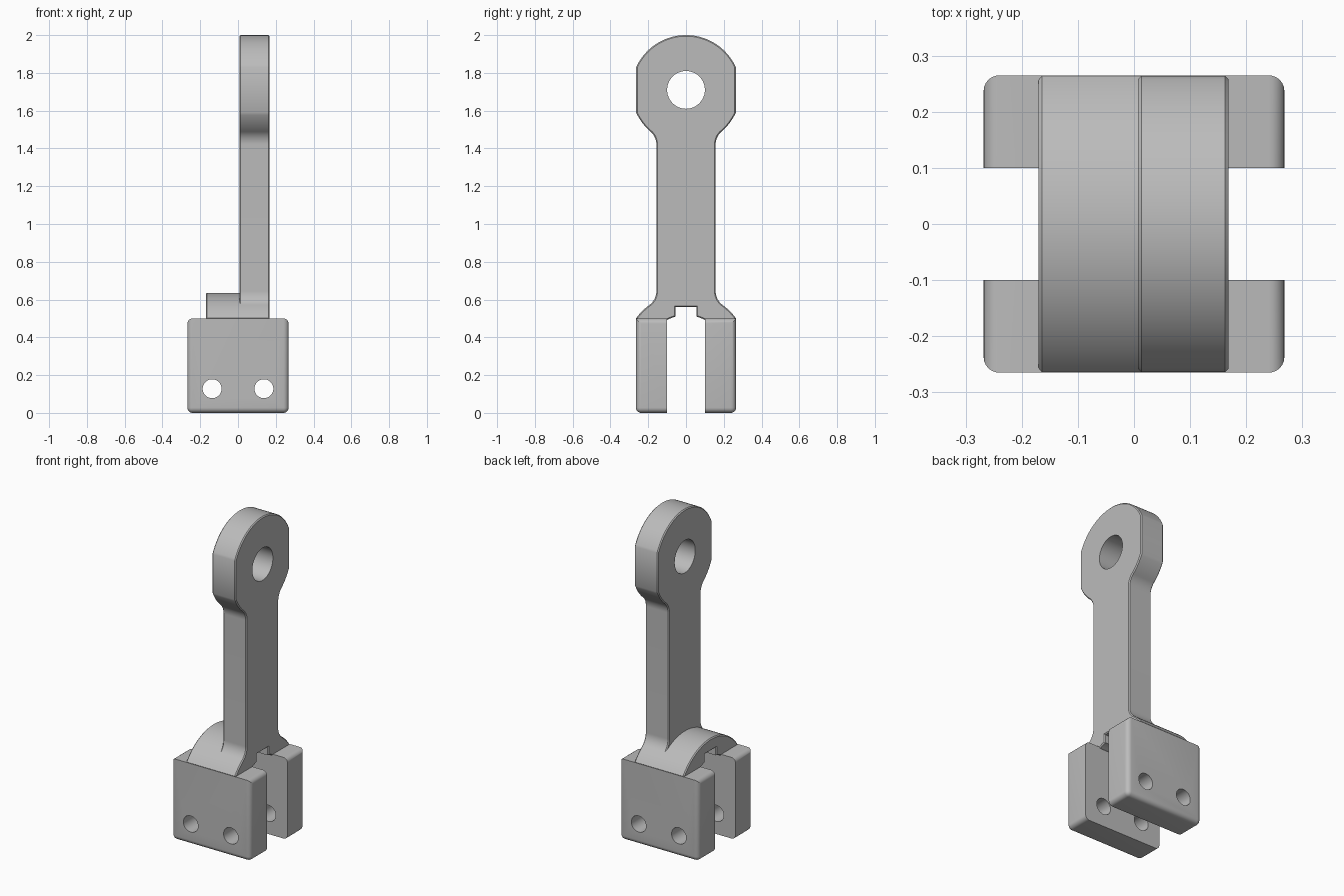
import bpy, bmesh
from math import sin, cos, acos, atan2, sqrt, pi
from mathutils import Matrix

cube = bpy.data.objects.get("Cube")
if cube:
    bpy.data.objects.remove(cube, do_unlink=True)

grey = bpy.data.materials.new("plain grey")
grey.use_nodes = True
colour = (0.5, 0.5, 0.5, 1)
grey.diffuse_color = colour
grey.node_tree.nodes["Principled BSDF"].inputs["Base Color"].default_value = colour


def finish(bm, name):
    bmesh.ops.recalc_face_normals(bm, faces=bm.faces[:])
    mesh = bpy.data.meshes.new(name)
    bm.to_mesh(mesh)
    bm.free()
    mesh.materials.append(grey)
    ob = bpy.data.objects.new(name, mesh)
    bpy.context.collection.objects.link(ob)
    return ob


def activate(ob):
    bpy.ops.object.select_all(action='DESELECT')
    ob.select_set(True)
    bpy.context.view_layer.objects.active = ob


def drill(ob, location, radius, axis):
    """Cut a round through hole along x or y."""
    bm = bmesh.new()
    turn = Matrix.Rotation(pi / 2, 4, 'Y' if axis == 'X' else 'X')
    bmesh.ops.create_cone(bm, cap_ends=True, segments=48, radius1=radius, radius2=radius,
                          depth=0.8, matrix=Matrix.Translation(location) @ turn)
    cutter = finish(bm, "hole_cutter")
    cutter.hide_render = True
    activate(ob)
    mod = ob.modifiers.new("hole", 'BOOLEAN')
    mod.operation, mod.solver, mod.object = 'DIFFERENCE', 'EXACT', cutter
    bpy.ops.object.modifier_apply(modifier=mod.name)
    bpy.data.objects.remove(cutter, do_unlink=True)


def smooth(ob):
    activate(ob)
    bpy.ops.object.shade_smooth_by_angle(angle=0.5)


def arc(cy, cz, r, a0, a1, n=16):
    return [(cy + r * cos(a0 + (a1 - a0) * i / n), cz + r * sin(a0 + (a1 - a0) * i / n))
            for i in range(n + 1)]


def plate(name, half, x0, x1, chamfer=0.006):
    """Extrude a profile, mirrored in y, along x with chamfered rims."""
    outline = half + [(-y, z) for y, z in reversed(half) if y > 1e-4]
    bm = bmesh.new()
    face = bm.faces.new([bm.verts.new((x0, y, z)) for y, z in outline])
    ext = bmesh.ops.extrude_face_region(bm, geom=[face])
    verts = [g for g in ext["geom"] if isinstance(g, bmesh.types.BMVert)]
    bmesh.ops.translate(bm, verts=verts, vec=(x1 - x0, 0, 0))
    rims = [e for e in bm.edges if abs(e.verts[0].co.x - e.verts[1].co.x) < 1e-5]
    bmesh.ops.bevel(bm, geom=rims, offset=chamfer, segments=1, affect='EDGES',
                    clamp_overlap=True)
    return finish(bm, name)


# Shared proportions of the arch, shaft and eye
WIDE, SHAFT, FILLET = 0.264, 0.157, 0.09
ARCH_Z, ARCH_R, ARCH_IN = 0.307, 0.328, 0.21
EYE_Z, EYE_R = 1.71, 0.29
fy = SHAFT + FILLET
foot_dz = sqrt((ARCH_R + FILLET) ** 2 - fy ** 2)
eye_dz = sqrt((EYE_R + FILLET) ** 2 - fy ** 2)
foot_a, eye_a = atan2(foot_dz, fy), atan2(eye_dz, fy)
arch_a, flat_a = acos(WIDE / ARCH_R), acos(WIDE / EYE_R)

# Underside with the keyway slot
under = [(0.055, 0.56)] + arc(0, ARCH_Z, ARCH_IN, acos(0.055 / ARCH_IN),
                              acos(0.1 / ARCH_IN), 5) + [(0.24, 0.47)]

# Saddle arch bridging the two jaws
arch_half = under + arc(0, ARCH_Z, ARCH_R, arch_a, pi / 2, 24)
smooth(plate("saddle_arch", arch_half, -0.17, 0.03))

# Tall arm with flared foot and eye
arm_half = (under + arc(0, ARCH_Z, ARCH_R, arch_a, foot_a, 8)
            + arc(fy, ARCH_Z + foot_dz, FILLET, pi + foot_a, pi)[1:]
            + arc(fy, EYE_Z - eye_dz, FILLET, pi, pi - eye_a)
            + arc(0, EYE_Z, EYE_R, -eye_a, -flat_a, 8)[1:]
            + arc(0, EYE_Z, EYE_R, flat_a, pi / 2, 24))
arm = plate("lever_arm", arm_half, 0.007, 0.168)
drill(arm, (0.09, 0, EYE_Z), 0.1, 'X')
smooth(arm)

# Clamp jaws, rounded on the outside and sharp along the inner face and outer top edge
for side, name in ((-1, "front_jaw"), (1, "back_jaw")):
    bm = bmesh.new()
    bmesh.ops.create_cube(bm, size=1, matrix=Matrix.Translation((0, side * 0.1825, 0.25))
                          @ Matrix.Diagonal((0.536, 0.165, 0.5, 1)))
    rounded = []
    for e in bm.edges:
        mid = (e.verts[0].co + e.verts[1].co) / 2
        top_long = mid.z > 0.49 and abs(mid.x) < 0.01
        if abs(mid.y) > 0.11 and not top_long:
            rounded.append(e)
    bmesh.ops.bevel(bm, geom=rounded, offset=0.028, segments=6, profile=0.5,
                    affect='EDGES', clamp_overlap=True)
    jaw = finish(bm, name)
    for x in (-0.137, 0.137):
        drill(jaw, (x, side * 0.1825, 0.128), 0.05, 'Y')
    smooth(jaw)
